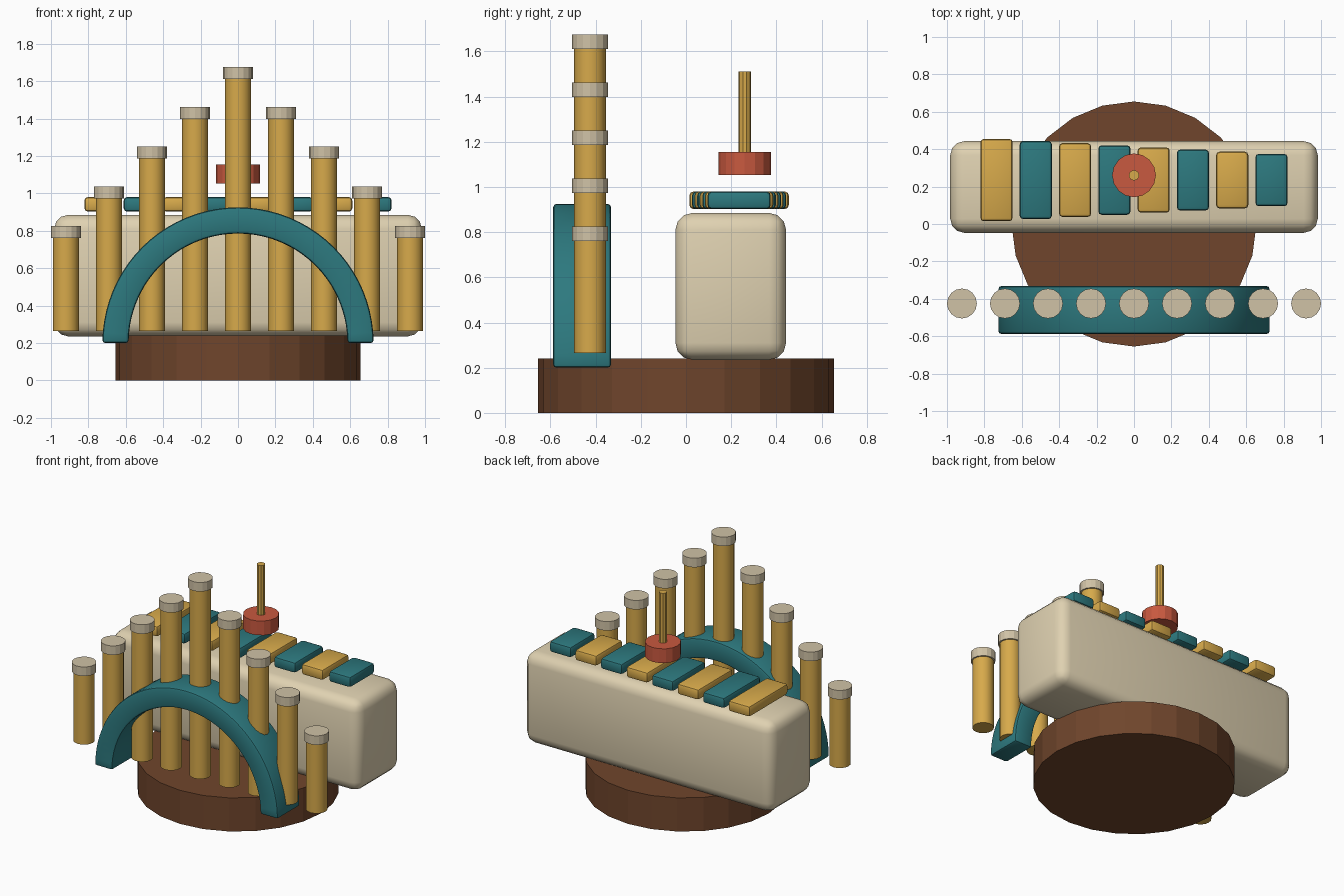
import bpy, bmesh
from math import pi, cos, sin, radians

if "Cube" in bpy.data.objects:
    bpy.data.objects.remove(bpy.data.objects["Cube"])


def material(name, rgb):
    m = bpy.data.materials.new(name)
    m.diffuse_color = (*rgb, 1)
    m.use_nodes = True
    m.node_tree.nodes["Principled BSDF"].inputs["Base Color"].default_value = m.diffuse_color
    return m


GOLD = material("gold", (0.68, 0.40, 0.07))
TEAL = material("teal", (0.026, 0.19, 0.21))
CREAM = material("cream", (0.74, 0.64, 0.44))
CAP = material("cap_cream", (0.63, 0.54, 0.38))
WOOD = material("wood", (0.16, 0.06, 0.025))
RED = material("red", (0.58, 0.10, 0.05))


def finish(ob, name, mat, bevel=0, segments=2, smooth=False):
    ob.name = name
    ob.data.materials.append(mat)
    if bevel:
        mod = ob.modifiers.new("bevel", "BEVEL")
        mod.width, mod.segments = bevel, segments
        bpy.ops.object.select_all(action='DESELECT')
        ob.select_set(True)
        bpy.context.view_layer.objects.active = ob
        bpy.ops.object.modifier_apply(modifier="bevel")
    if smooth:
        bpy.ops.object.shade_smooth_by_angle(angle=radians(35))
    return ob


def cylinder(name, x, y, z0, z1, r, sides, mat, smooth=False):
    bpy.ops.mesh.primitive_cylinder_add(vertices=sides, radius=r, depth=z1 - z0,
                                        location=(x, y, (z0 + z1) / 2))
    return finish(bpy.context.object, name, mat, smooth=smooth)


def box(name, center, size, mat, bevel, segments):
    bpy.ops.mesh.primitive_cube_add(size=1, location=center)
    ob = bpy.context.object
    ob.scale = size
    bpy.ops.object.transform_apply(location=False, rotation=False, scale=True)
    return finish(ob, name, mat, bevel, segments, smooth=True)


def half_ring(name, r_in, r_out, y0, y1, z, steps, mat):
    bm = bmesh.new()
    rings = []
    for i in range(steps + 1):
        a = pi * i / steps
        rings.append([bm.verts.new((r * cos(a), y, z + r * sin(a)))
                      for r, y in ((r_in, y0), (r_out, y0), (r_out, y1), (r_in, y1))])
    for a, b in zip(rings, rings[1:]):
        for k in range(4):
            bm.faces.new((a[k], a[(k + 1) % 4], b[(k + 1) % 4], b[k]))
    bm.faces.new(rings[0])
    bm.faces.new(rings[-1])
    bmesh.ops.recalc_face_normals(bm, faces=bm.faces)
    me = bpy.data.meshes.new(name)
    bm.to_mesh(me)
    bm.free()
    ob = bpy.data.objects.new(name, me)
    bpy.context.collection.objects.link(ob)
    finish(ob, name, mat)
    mod = ob.modifiers.new("bevel", "BEVEL")
    mod.width, mod.segments, mod.limit_method = 0.015, 2, 'ANGLE'
    bpy.ops.object.select_all(action='DESELECT')
    ob.select_set(True)
    bpy.context.view_layer.objects.active = ob
    bpy.ops.object.modifier_apply(modifier="bevel")
    bpy.ops.object.shade_smooth_by_angle(angle=radians(35))


# Round foot and main body
cylinder("base", 0, 0, 0, 0.24, 0.655, 24, WOOD)
box("body", (0, 0.198, 0.56), (1.965, 0.49, 0.65), CREAM, 0.075, 3)

# Row of tone bars, shrinking to the right
for i in range(8):
    box(f"tone_bar_{i + 1}", (-0.735 + 0.21 * i, 0.235, 0.941),
        (0.172, 0.44 - 0.0229 * i, 0.078), TEAL if i % 2 else GOLD, 0.018, 2)

# Pipes with caps, tallest in the middle
for i in range(-4, 5):
    top = 1.61 - 0.2125 * abs(i)
    cylinder(f"pipe_{i + 5}", 0.23 * i, -0.425, 0.265, top, 0.07, 16, GOLD, smooth=True)
    cylinder(f"pipe_cap_{i + 5}", 0.23 * i, -0.425, top, top + 0.065, 0.08, 16, CAP)

# Arch holding the pipes
half_ring("arch", 0.585, 0.725, -0.588, -0.332, 0.2, 40, TEAL)

# Mallet above the bars
cylinder("mallet_head", 0, 0.26, 1.053, 1.155, 0.117, 16, RED)
cylinder("mallet_handle", 0, 0.26, 1.12, 1.51, 0.028, 10, GOLD, smooth=True)
